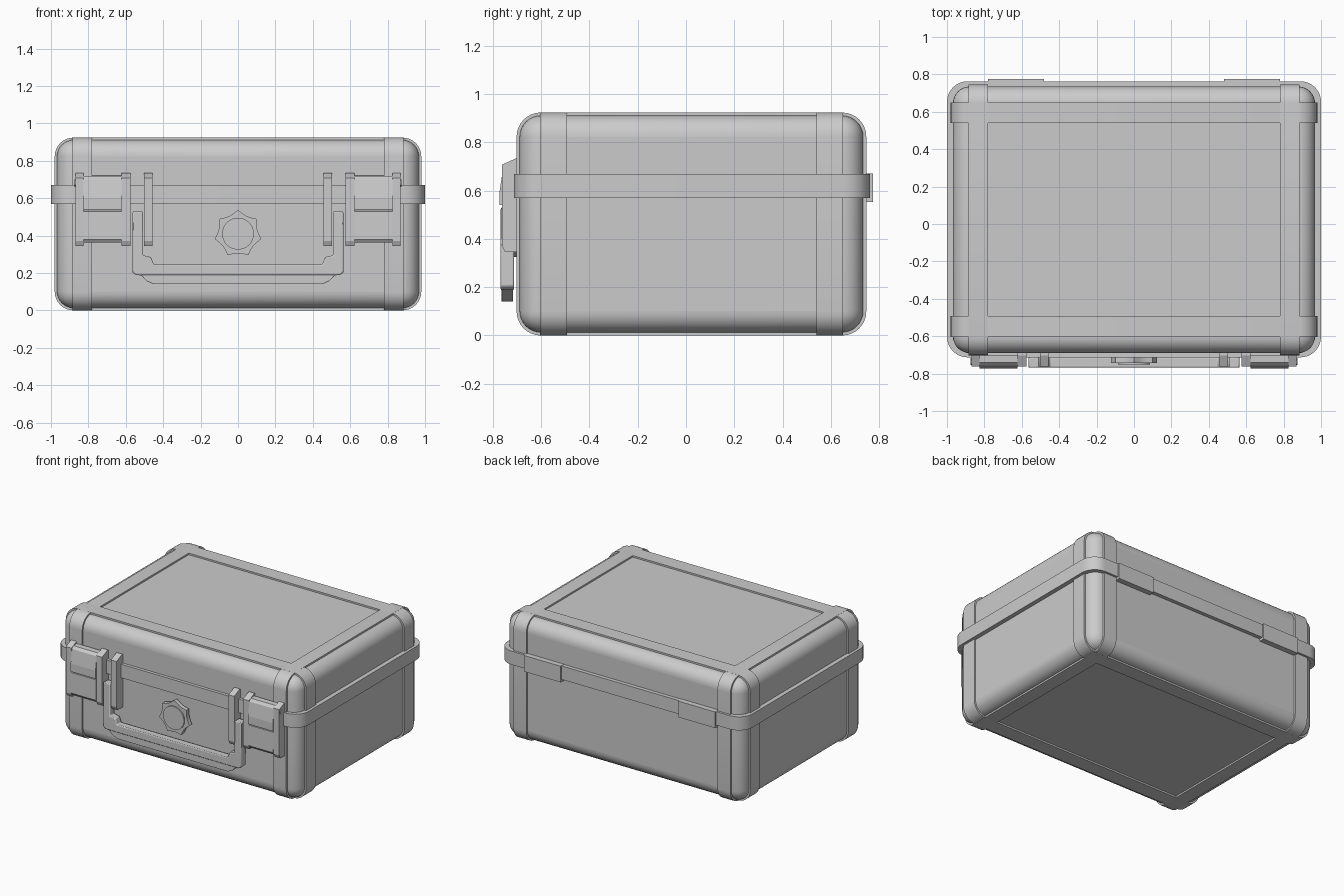
import bpy, bmesh, math

if "Cube" in bpy.data.objects:
    bpy.data.objects.remove(bpy.data.objects["Cube"])

AXES = {'x': lambda t, u, v: (t, u, v),
        'y': lambda t, u, v: (u, t, v),
        'z': lambda t, u, v: (u, v, t)}


def finish(name, bm, bevel=0, segs=3, smooth=True):
    bmesh.ops.recalc_face_normals(bm, faces=bm.faces)
    me = bpy.data.meshes.new(name)
    bm.to_mesh(me)
    bm.free()
    ob = bpy.data.objects.new(name, me)
    bpy.context.collection.objects.link(ob)
    if bevel:
        m = ob.modifiers.new("bevel", 'BEVEL')
        m.width, m.segments, m.limit_method = bevel, segs, 'ANGLE'
        m.angle_limit = math.radians(40)
    if smooth:
        bpy.ops.object.select_all(action='DESELECT')
        ob.select_set(True)
        bpy.context.view_layer.objects.active = ob
        bpy.ops.object.shade_smooth_by_angle(angle=math.radians(35))
    return ob


def prism(name, pts, axis, a, b, **kw):
    """Profile extruded along an axis from a to b."""
    bm = bmesh.new()
    lo = [bm.verts.new(AXES[axis](a, *p)) for p in pts]
    hi = [bm.verts.new(AXES[axis](b, *p)) for p in pts]
    bm.faces.new(lo)
    bm.faces.new(hi)
    n = len(pts)
    for i in range(n):
        bm.faces.new((lo[i], lo[(i + 1) % n], hi[(i + 1) % n], hi[i]))
    return finish(name, bm, **kw)


def box(name, x0, x1, y0, y1, z0, z1, **kw):
    return prism(name, [(x0, y0), (x1, y0), (x1, y1), (x0, y1)], 'z', z0, z1, **kw)


def rounded(u0, u1, v0, v1, r, n=8):
    pts = []
    for k, (cu, cv) in enumerate([(u1 - r, v1 - r), (u0 + r, v1 - r),
                                  (u0 + r, v0 + r), (u1 - r, v0 + r)]):
        for i in range(n + 1):
            a = math.pi / 2 * (k + i / n)
            pts.append((cu + r * math.cos(a), cv + r * math.sin(a)))
    return pts


def hoop(name, axis, a, b, u0, u1, v0, v1, r, t):
    """Rounded rectangular ring of thickness t."""
    out = rounded(u0, u1, v0, v1, r)
    inn = rounded(u0 + t, u1 - t, v0 + t, v1 - t, r - t)
    bm = bmesh.new()
    loops = [[bm.verts.new(AXES[axis](s, *p)) for p in pts]
             for s, pts in ((a, out), (b, out), (b, inn), (a, inn))]
    n = len(out)
    for k in range(4):
        p, q = loops[k], loops[(k + 1) % 4]
        for i in range(n):
            j = (i + 1) % n
            bm.faces.new((p[i], p[j], q[j], q[i]))
    return finish(name, bm)


# Rounded case body
box("case_body", -.968, .968, -.69, .735, .012, .912, bevel=.09, segs=8)

# Raised straps around the case, leaving recessed panels and corners
for s in (-1, 1):
    hoop("side_strap", 'x', s * .78, s * .885, -.702, .747, 0, .924, .1, .03)
for y0, y1 in ((-.605, -.493), (.54, .65)):
    hoop("cross_strap", 'y', y0, y1, -.98, .98, 0, .924, .1, .03)

# Rim where lid meets base
hoop("lid_rim", 'z', .57, .67, -1, 1, -.713, .763, .11, .05)

# Profiles (y, z) for latches
bar = [(-.685, .735), (-.703, .735), (-.762, .708), (-.762, .37), (-.75, .345), (-.685, .345)]
upper = [(-.70, .72), (-.74, .718), (-.757, .70), (-.772, .6), (-.772, .54), (-.70, .54)]
lower = [(-.70, .54), (-.765, .53), (-.768, .38), (-.755, .362), (-.70, .362)]

for s in (-1, 1):
    # Latch side bars and handle mounts
    for n, x0, x1 in (("latch_bar", .825, .87), ("latch_bar", .575, .622),
                      ("handle_mount", .457, .503)):
        prism(n, bar, 'x', s * x0, s * x1, smooth=False)
    # Latch cover and pull flap
    prism("latch_cover", upper, 'x', s * .622, s * .825, smooth=False)
    prism("latch_flap", lower, 'x', s * .622, s * .825, smooth=False)
    # Latch pin ends
    pin = [(-.735 + .019 * math.cos(i * math.pi / 8), .682 + .019 * math.sin(i * math.pi / 8))
           for i in range(16)]
    prism("latch_pin", pin, 'x', s * .83, s * .873)
    # Back hinges
    box("hinge", min(s * .48, s * .78), max(s * .48, s * .78), .735, .775, .553, .672,
        smooth=False)

# Carry handle frame with a rounded grip below
half = [(.45, .245), (.465, .285), (.508, .295), (.508, .53), (.563, .53), (.565, .205),
        (.545, .188)]
frame = half + [(-x, z) for x, z in reversed(half)]
prism("handle_frame", frame, 'y', -.768, -.712, bevel=.006, segs=2)
g = [(.535, .19), (.515, .185), (.49, .158), (.45, .14)]
grip = g + [(-x, z) for x, z in reversed(g)]
prism("handle_grip", grip, 'y', -.764, -.716, bevel=.014, segs=4)

# Pressure valve knob: seven-pointed star with scalloped sides
star = []
for i in range(56):
    f = abs((i % 8) / 4 - 1)
    r = .105 + .022 * f ** 2
    a = math.pi / 2 + 2 * math.pi * i / 56
    star.append((r * math.cos(a), .41 + r * math.sin(a)))
prism("knob_star", star, 'y', -.742, -.712)
disc = [(.085 * math.cos(i * math.pi / 20), .41 + .085 * math.sin(i * math.pi / 20))
        for i in range(40)]
prism("knob_hub", disc, 'y', -.752, -.68)
